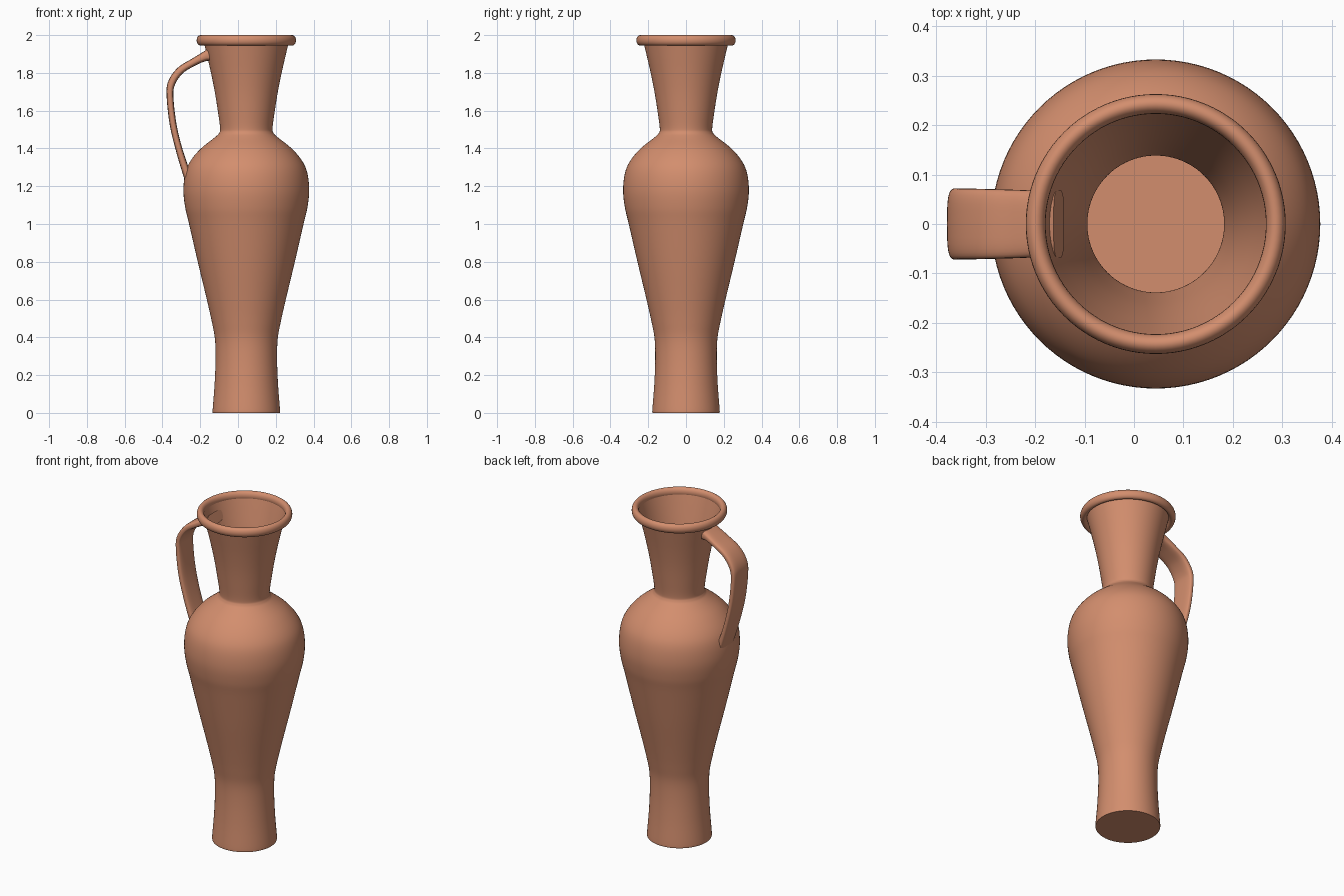
import bpy, bmesh, math
from mathutils import Vector

if "Cube" in bpy.data.objects:
    bpy.data.objects.remove(bpy.data.objects["Cube"])

CX = 0.044      # axis of the turned parts
SEG = 96

clay = bpy.data.materials.new("terracotta clay")
clay.diffuse_color = (0.65, 0.27, 0.155, 1)
clay.use_nodes = True
clay.node_tree.nodes["Principled BSDF"].inputs["Base Color"].default_value = clay.diffuse_color


def smooth_path(pts, steps=5):
    """Catmull-Rom curve through the points."""
    p = [Vector(q) for q in pts]
    p = [2 * p[0] - p[1]] + p + [2 * p[-1] - p[-2]]
    out = []
    for i in range(1, len(p) - 2):
        a, b, c, d = p[i - 1:i + 3]
        for k in range(steps):
            t = k / steps
            out.append(0.5 * (2 * b + (c - a) * t + (2 * a - 5 * b + 4 * c - d) * t * t
                              + (3 * b - a - 3 * c + d) * t ** 3))
    return out + [p[-2]]


def skin(name, rings, join_ends=False, cap_start=False, cap_end=False):
    """Bridge closed rings of points into one smooth object."""
    bm = bmesh.new()
    vs = [[bm.verts.new(q) for q in r] for r in rings]
    pairs = list(zip(vs, vs[1:])) + ([(vs[-1], vs[0])] if join_ends else [])
    n = len(vs[0])
    for a, b in pairs:
        for i in range(n):
            j = (i + 1) % n
            bm.faces.new((a[i], a[j], b[j], b[i]))
    if cap_start:
        bm.faces.new(vs[0][::-1])
    if cap_end:
        bm.faces.new(vs[-1])
    bmesh.ops.recalc_face_normals(bm, faces=bm.faces)
    me = bpy.data.meshes.new(name)
    bm.to_mesh(me)
    bm.free()
    me.materials.append(clay)
    ob = bpy.data.objects.new(name, me)
    bpy.context.collection.objects.link(ob)
    bpy.ops.object.select_all(action='DESELECT')
    ob.select_set(True)
    bpy.context.view_layer.objects.active = ob
    bpy.ops.object.shade_smooth_by_angle(angle=math.radians(40))
    return ob


def circle(r, z):
    return [(CX + r * math.cos(2 * math.pi * i / SEG), r * math.sin(2 * math.pi * i / SEG), z)
            for i in range(SEG)]


# Thin-walled body: foot, belly, shoulder and flaring neck
profile = [(0.178, 0), (0.178, 0.02), (0.168, 0.15), (0.163, 0.28), (0.166, 0.39),
           (0.182, 0.48), (0.209, 0.6), (0.257, 0.8), (0.303, 1.0), (0.324, 1.09),
           (0.333, 1.18), (0.323, 1.27), (0.295, 1.335), (0.24, 1.4), (0.165, 1.46),
           (0.143, 1.483), (0.139, 1.51), (0.151, 1.6), (0.167, 1.7), (0.187, 1.8),
           (0.210, 1.9), (0.228, 1.975)]
skin("jug_body", [circle(r, z) for r, z in smooth_path(profile)], cap_start=True)

# Rounded rim bead
bead = [2 * math.pi * k / 20 for k in range(20)]
skin("rim", [circle(0.243 + 0.02 * math.cos(a), 1.9725 + 0.0275 * math.sin(a)) for a in bead],
     join_ends=True)

# Strap handle: x, z, half thickness, half width along the path
strap = [(-0.152, 1.895, 0.034, 0.069), (-0.18, 1.885, 0.025, 0.067),
         (-0.235, 1.857, 0.020, 0.069), (-0.305, 1.813, 0.020, 0.071),
         (-0.35, 1.75, 0.020, 0.072), (-0.360, 1.68, 0.018, 0.072),
         (-0.344, 1.53, 0.018, 0.071), (-0.312, 1.395, 0.018, 0.069),
         (-0.272, 1.27, 0.021, 0.067), (-0.245, 1.21, 0.026, 0.065)]
path = smooth_path(strap, 6)


def spow(v, e):
    return math.copysign(abs(v) ** e, v)


rings = []
for i, p in enumerate(path):
    d = path[min(i + 1, len(path) - 1)] - path[max(i - 1, 0)]
    t = Vector((d[0], d[1])).normalized()
    ring = []
    for k in range(32):
        a = 2 * math.pi * k / 32
        s = p[2] * spow(math.sin(a), 0.6)
        ring.append((p[0] - t.y * s, p[3] * spow(math.cos(a), 0.6), p[1] + t.x * s))
    rings.append(ring)
skin("handle", rings, cap_start=True, cap_end=True)
